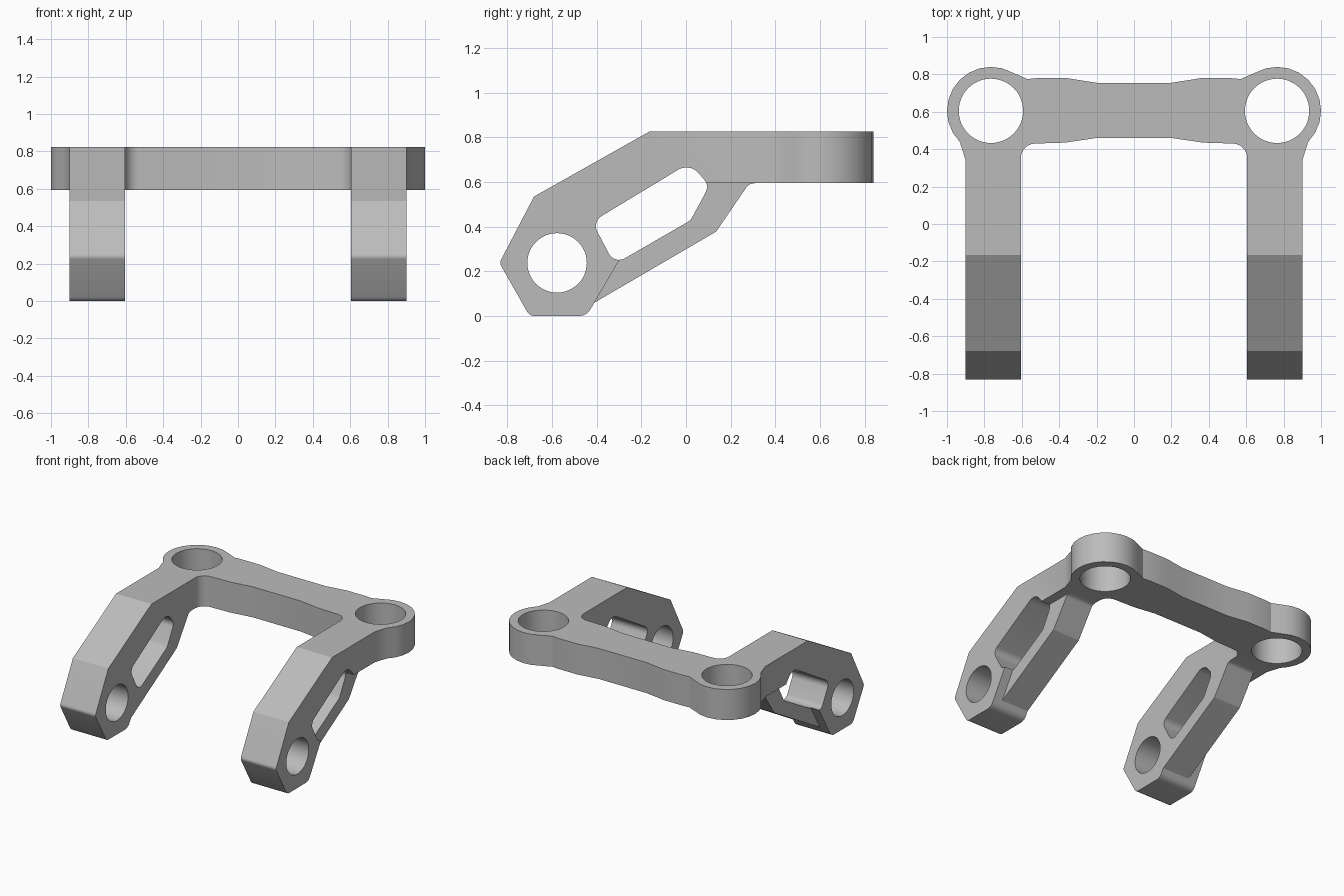
import bpy, bmesh, math
from mathutils import Vector

if "Cube" in bpy.data.objects:
    bpy.data.objects.remove(bpy.data.objects["Cube"], do_unlink=True)

grey = bpy.data.materials.new("plain_grey")
grey.use_nodes = True
COLOUR = (0.5, 0.5, 0.5, 1)
grey.diffuse_color = COLOUR
grey.node_tree.nodes["Principled BSDF"].inputs["Base Color"].default_value = COLOUR


def fillet(corners, steps=5):
    """Round every corner given as (a, b, radius); plain (a, b) stays sharp."""
    out = []
    n = len(corners)
    for i, c in enumerate(corners):
        p = Vector(c[:2])
        if len(c) < 3:
            out.append(p)
            continue
        u = (Vector(corners[i - 1][:2]) - p).normalized()
        v = (Vector(corners[(i + 1) % n][:2]) - p).normalized()
        half = u.angle(v) / 2
        centre = p + (u + v).normalized() * (c[2] / math.sin(half))
        start = p + u * (c[2] / math.tan(half)) - centre
        end = p + v * (c[2] / math.tan(half)) - centre
        for k in range(steps + 1):
            d = start.lerp(end, k / steps).normalized() * c[2]
            out.append(centre + d)
    return out


def circle(a, b, r, n=48):
    return [(a + r * math.cos(math.tau * k / n), b + r * math.sin(math.tau * k / n))
            for k in range(n)]


def prism(name, outline, axis, low, high):
    """Extrude an outline: axis 'x' takes (y, z) points, axis 'z' takes (x, y)."""
    place = (lambda p, h: (h, p[0], p[1])) if axis == "x" else (lambda p, h: (p[0], p[1], h))
    bm = bmesh.new()
    face = bm.faces.new([bm.verts.new(place(p, low)) for p in outline])
    moved = bmesh.ops.extrude_face_region(bm, geom=[face])["geom"]
    bmesh.ops.translate(bm, vec=place((0, 0), high - low),
                        verts=[g for g in moved if isinstance(g, bmesh.types.BMVert)])
    bmesh.ops.recalc_face_normals(bm, faces=bm.faces)
    mesh = bpy.data.meshes.new(name)
    bm.to_mesh(mesh)
    bm.free()
    mesh.materials.append(grey)
    obj = bpy.data.objects.new(name, mesh)
    bpy.context.collection.objects.link(obj)
    return obj


def combine(obj, other, operation):
    mod = obj.modifiers.new(operation, "BOOLEAN")
    mod.operation, mod.solver, mod.object = operation, "EXACT", other
    bpy.context.view_layer.objects.active = obj
    bpy.ops.object.modifier_apply(modifier=mod.name)
    bpy.data.objects.remove(other, do_unlink=True)


INNER, OUTER, RECESS = 0.605, 0.90, 0.83
BOTTOM, TOP, JOINT = 0.595, 0.825, 0.31
LOBE_X, LOBE_Y, LOBE_R = 0.765, 0.605, 0.235

# Crossbar with a round lobe and an arm stub at each end
half = [(0.2, 0.755), (0.36, 0.78), (0.52, 0.78), (0.57, 0.775)]
half += [(LOBE_X + LOBE_R * math.cos(math.radians(d)), LOBE_Y + LOBE_R * math.sin(math.radians(d)))
         for d in range(120, -46, -15)]
half += [(OUTER, 0.34), (OUTER, JOINT), (INNER, JOINT)]
half += fillet([(INNER, JOINT), (INNER, 0.43, 0.075), (0.37, 0.43)])[1:-1]
half += [(0.37, 0.435), (0.2, 0.46)]
frame = prism("bracket_frame", half + [(-x, y) for x, y in reversed(half)], "z", BOTTOM, TOP)

# Arm profile, sloping down to a hexagonal end
arm_outline = fillet([
    (JOINT, TOP), (-0.165, TOP), (-0.68, 0.535), (-0.835, 0.238, 0.03), (-0.7, 0, 0.04),
    (-0.445, 0, 0.06), (-0.41, 0.06), (0.135, 0.378, 0.02), (0.28, 0.59, 0.04), (JOINT, BOTTOM)])
slot_outline = fillet([
    (0.015, 0.685, 0.07), (-0.42, 0.422, 0.05), (-0.32, 0.232, 0.05),
    (0.02, 0.428, 0.06), (0.105, 0.585, 0.05)])
recess_outline = [(-0.41, 0.06), (-0.38, -0.05), (0.4, -0.05), (0.4, BOTTOM),
                  (0.05, BOTTOM), (-0.25, 0.334)]

for side in (1, -1):
    # Arm with slot, pivot hole and a strut set back from the outer face
    arm = prism("arm", arm_outline, "x", side * INNER, side * OUTER)
    combine(arm, prism("slot", slot_outline, "x", side * 0.5, side * 1.1), "DIFFERENCE")
    combine(arm, prism("pivot", circle(-0.577, 0.238, 0.133), "x", side * 0.5, side * 1.1), "DIFFERENCE")
    combine(arm, prism("recess", recess_outline, "x", side * RECESS, side * 1.1), "DIFFERENCE")
    combine(frame, arm, "UNION")
    # Vertical bore through the lobe
    combine(frame, prism("bore", circle(side * LOBE_X, LOBE_Y, 0.172), "z", 0.4, 1), "DIFFERENCE")

# Merge the flat seams and shade the curved walls smooth
bm = bmesh.new()
bm.from_mesh(frame.data)
bmesh.ops.remove_doubles(bm, verts=bm.verts, dist=0.0005)
bmesh.ops.dissolve_limit(bm, angle_limit=0.01, verts=bm.verts, edges=bm.edges)
bm.to_mesh(frame.data)
bm.free()
bpy.ops.object.select_all(action="DESELECT")
frame.select_set(True)
bpy.context.view_layer.objects.active = frame
bpy.ops.object.shade_smooth_by_angle(angle=math.radians(28))
